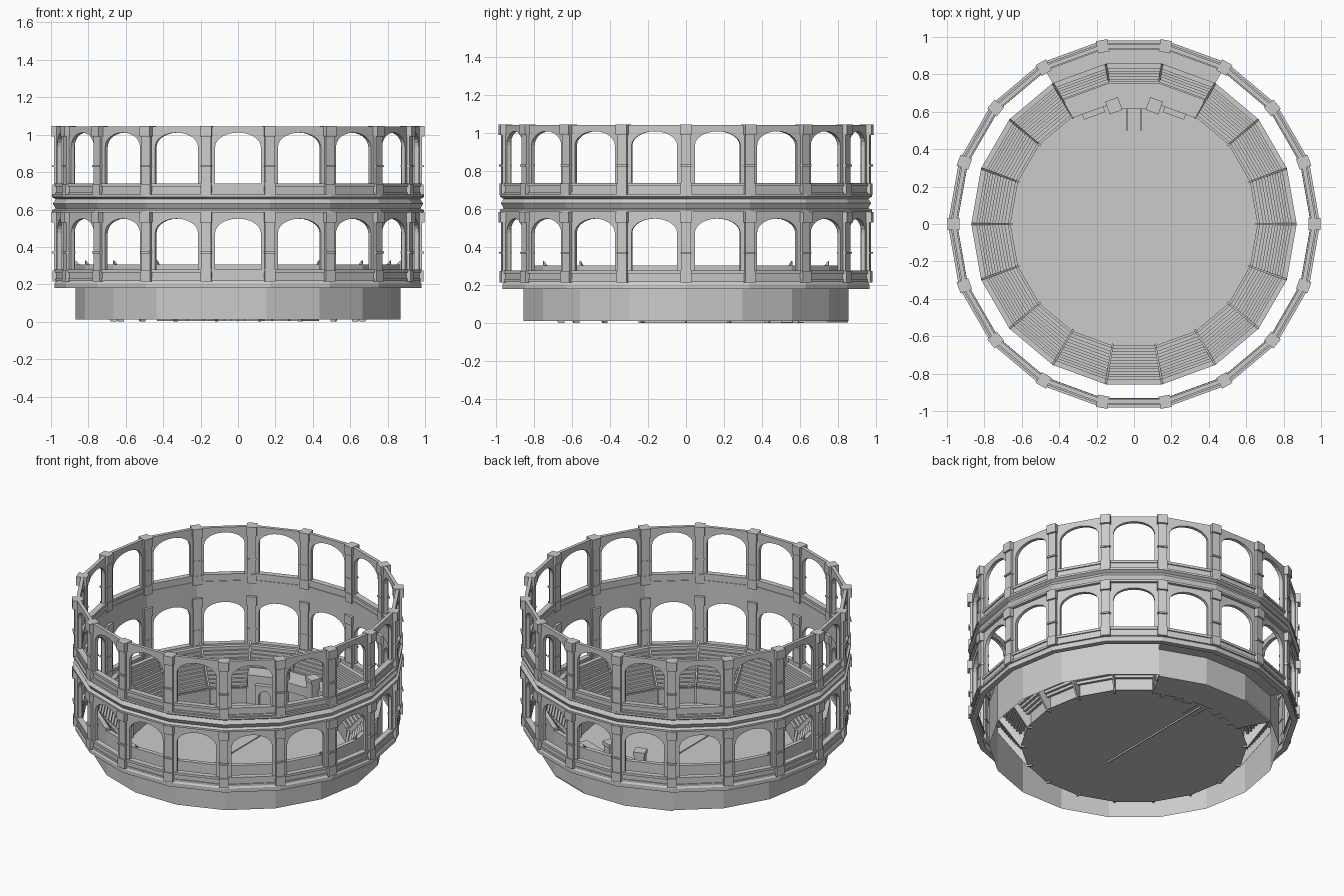
import bpy, bmesh
from math import sin, cos, pi, radians
from mathutils import Matrix, Vector

if "Cube" in bpy.data.objects:
    bpy.data.objects.remove(bpy.data.objects["Cube"])

N = 18
STEP = 2 * pi / N


def finish(bm, name):
    bmesh.ops.recalc_face_normals(bm, faces=bm.faces)
    me = bpy.data.meshes.new(name)
    bm.to_mesh(me)
    bm.free()
    ob = bpy.data.objects.new(name, me)
    bpy.context.collection.objects.link(ob)
    return ob


def ring(name, profile, first=0, count=N, closed=True):
    """Sweep an (r, z) profile around the 18-sided plan."""
    bm = bmesh.new()
    full = count == N
    cols = []
    for k in range(count + (0 if full else 1)):
        a = (first + k) * STEP
        cols.append([bm.verts.new((r * cos(a), r * sin(a), z)) for r, z in profile])
    m = len(profile)
    for k in range(count):
        p, q = cols[k], cols[(k + 1) % len(cols)]
        for i in range(m if closed else m - 1):
            j = (i + 1) % m
            bm.faces.new((p[i], q[i], q[j], p[j]))
    if closed and not full:
        bm.faces.new(cols[0])
        bm.faces.new(cols[-1])
    return finish(bm, name)


def add_box(bm, x0, x1, y0, y1, z0, z1, mat=Matrix()):
    c = Vector(((x0 + x1) / 2, (y0 + y1) / 2, (z0 + z1) / 2))
    s = Matrix.Diagonal((x1 - x0, y1 - y0, z1 - z0, 1))
    bmesh.ops.create_cube(bm, size=1, matrix=mat @ Matrix.Translation(c) @ s)


def add_prism(bm, faces, depth, mat=Matrix()):
    """Faces given as (x, z) outlines, extruded along y by depth."""
    cache = {}

    def vert(p):
        key = (round(p[0], 5), round(p[1], 5))
        if key not in cache:
            cache[key] = bm.verts.new(mat @ Vector((p[0], 0, p[1])))
        return cache[key]
    made = [bm.faces.new([vert(p) for p in f]) for f in faces]
    ext = bmesh.ops.extrude_face_region(bm, geom=made, use_keep_orig=True)
    moved = [g for g in ext["geom"] if isinstance(g, bmesh.types.BMVert)]
    bmesh.ops.translate(bm, verts=moved, vec=mat.to_3x3() @ Vector((0, depth, 0)))


def arch_faces(half, w, z0, sill, spring, rise, top, seg=12):
    """Wall panel with an arched opening, split into clean quads."""
    pts = [(-w * cos(pi * i / seg), spring + rise * sin(pi * i / seg)) for i in range(seg + 1)]
    faces = [[a, b, (b[0], top), (a[0], top)] for a, b in zip(pts, pts[1:])]
    for s in (-1, 1):
        faces.append([(s * half, sill), (s * w, sill), (s * w, spring), (s * w, top), (s * half, top)])
    if sill > z0:
        faces.append([(-half, z0), (half, z0), (half, sill), (w, sill), (-w, sill), (-half, sill)])
    return faces


# Arcade: two identical tiers of arched panels and pillars
for tier, dz in (("lower", 0.0), ("upper", 0.46)):
    panels, rails, pillars = bmesh.new(), bmesh.new(), bmesh.new()
    for k in range(N):
        # local y points outward from the bay centre
        bay = Matrix.Rotation((k + .5) * STEP - pi / 2, 4, 'Z') @ Matrix.Translation((0, 0, dz))
        add_prism(panels, arch_faces(.164, .122, .22, .275, .475, .076, .585), .022,
                  bay @ Matrix.Translation((0, .938, 0)))
        add_box(rails, -.145, .145, .932, .968, .262, .278, bay)
        add_box(rails, -.145, .145, .934, .966, .218, .232, bay)
        # local x points outward at the pillar
        post = Matrix.Rotation(k * STEP, 4, 'Z') @ Matrix.Translation((0, 0, dz))
        add_box(pillars, .938, .985, -.026, .026, .22, .585, post)
        add_box(pillars, .932, .998, -.031, .031, .53, .587, post)
        add_box(pillars, .935, .994, -.029, .029, .366, .376, post)
        add_box(pillars, .935, .992, -.029, .029, .215, .275, post)
    finish(panels, tier + "_arch_panels")
    finish(rails, tier + "_sill_rails")
    finish(pillars, tier + "_pillars")

# Horizontal mouldings
ring("base_ring", [(.945, .18), (.98, .18), (.98, .205), (.97, .22), (.945, .22)])
ring("middle_cornice", [(.95, .585), (.995, .585), (.995, .597), (.975, .605), (.99, .632),
                        (.975, .655), (.995, .667), (.995, .68), (.95, .68)])

# Stepped seating shell with outer drum wall
prof = [(.87, .012), (.87, .305)]
for r0, r1, z0, z1 in ((.855, .80, .305, .245), (.80, .74, .225, .165), (.74, .675, .145, .09)):
    n = 4
    for i in range(n):
        za = z0 + (z1 - z0) * i / (n - 1)
        prof += [(r0 + (r1 - r0) * i / n, za), (r0 + (r1 - r0) * (i + 1) / n, za)]
prof += [(.675, .11), (.66, .11), (.66, .012)]
ring("seating_tiers", prof, closed=False)

# Radial dividers between the seating blocks
bm = bmesh.new()
for k in range(N):
    m = Matrix.Rotation(k * STEP, 4, 'Z') @ Matrix.Translation((0, -.005, 0))
    if k in (4, 5):
        shape = [(.775, .17), (.868, .27), (.868, .328), (.775, .24)]
    else:
        shape = [(.65, .0), (.68, .0), (.868, .27), (.868, .328), (.67, .125), (.65, .125)]
    add_prism(bm, [shape], .01, m)
finish(bm, "seat_dividers")

# Arena floor
bm = bmesh.new()
bm.faces.new([bm.verts.new((.68 * cos(k * STEP), .68 * sin(k * STEP), .01)) for k in range(N)])
finish(bm, "arena_floor")

# Back block: terrace tied to the arcade, and a raised stage at its foot
ring("back_terrace", [(.86, .185), (.95, .185), (.95, .215), (.86, .215)], 3, 3)
ring("back_stage", [(.655, .003), (.865, .003), (.865, .02), (.765, .02), (.765, .2), (.655, .2)], 3, 3)

# Gate towers, arched side doors and entry rails on the stage front
towers, doors, rails = bmesh.new(), bmesh.new(), bmesh.new()
for s in (-1, 1):
    m = Matrix.Translation((s * .108, .632, 0)) @ Matrix.Rotation(-s * radians(20), 4, 'Z')
    add_box(towers, -.03, .03, -.03, .03, .003, .25, m)
    add_box(towers, -.036, .036, -.036, .036, .25, .275, m)
    d = Matrix.Rotation(-s * STEP, 4, 'Z') @ Matrix.Translation((0, .615, 0))
    add_prism(doors, arch_faces(.06, .036, .003, .003, .08, .036, .15, 8), .03, d)
    add_box(rails, s * .035 - .004, s * .035 + .004, .5, .64, .003, .03)
add_box(towers, -.09, .09, .615, .65, .14, .2)
finish(towers, "gate_towers")
finish(doors, "side_doors")
finish(rails, "entry_rails")
bm = bmesh.new()
add_box(bm, -.003, .003, -.25, .62, 0, .014)
finish(bm, "floor_seam")
